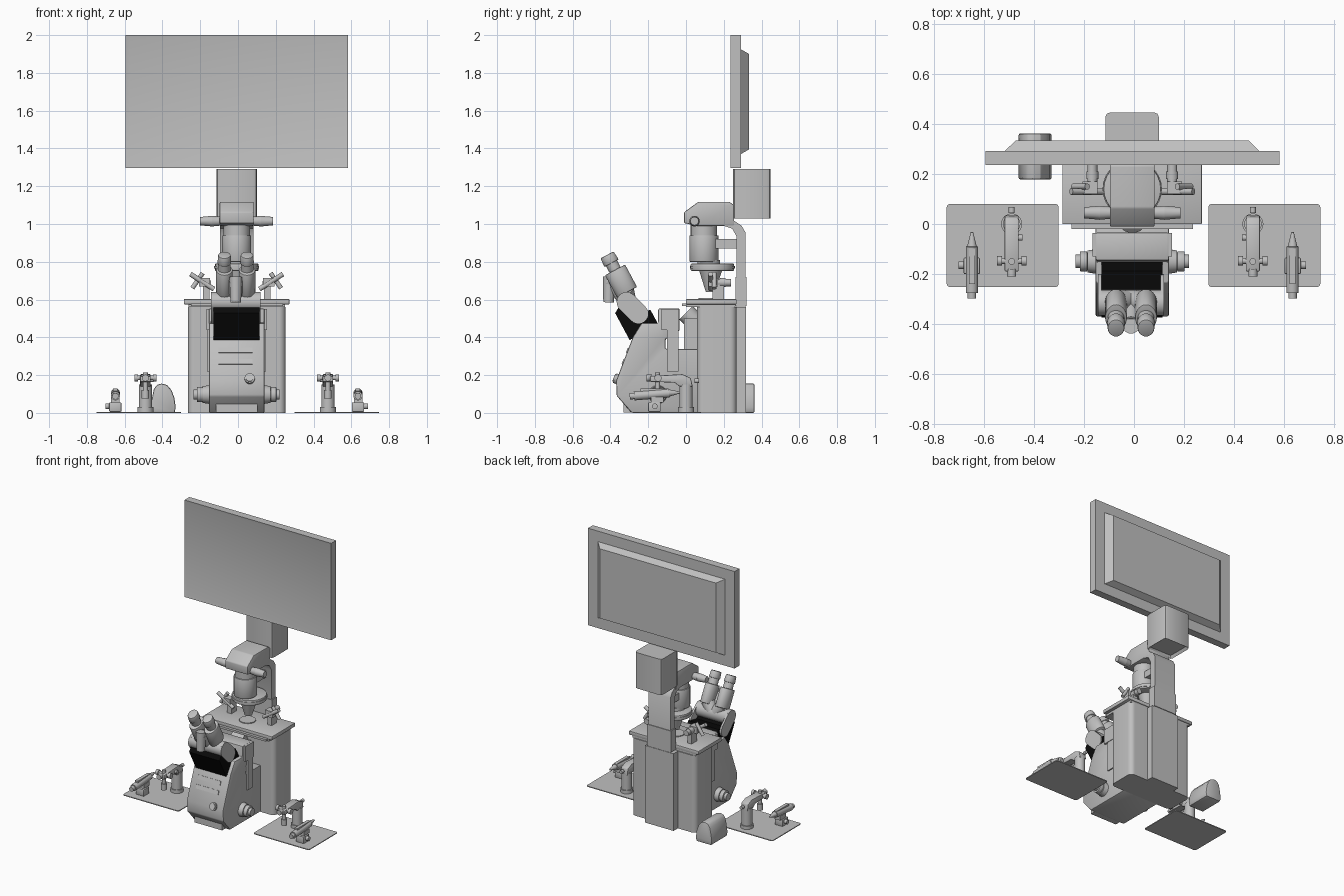
import bpy, bmesh, math
from mathutils import Vector, Matrix

CX = -0.007  # symmetry plane of the instrument


def material(name, v):
    m = bpy.data.materials.new(name)
    m.diffuse_color = (v, v, v, 1)
    return m


GREY = material("grey", 0.527)
BLACK = material("black", 0.003)


def finish(name, bm, mat=GREY, bevel=0):
    bmesh.ops.recalc_face_normals(bm, faces=bm.faces)
    if bevel:
        sharp = [e for e in bm.edges if len(e.link_faces) == 2 and e.calc_face_angle() > 0.6]
        bmesh.ops.bevel(bm, geom=sharp, offset=bevel, segments=2, affect='EDGES', profile=0.5)
    me = bpy.data.meshes.new(name)
    bm.to_mesh(me)
    bm.free()
    me.materials.append(mat)
    for p in me.polygons:
        p.use_smooth = True
    me.set_sharp_from_angle(angle=math.radians(30))
    ob = bpy.data.objects.new(name, me)
    bpy.context.collection.objects.link(ob)
    return ob


def prism(name, pts, axis, a, b, mat=GREY, bevel=0, inset=1.0):
    """Extrude a 2D outline along an axis from a to b; inset scales the far end."""
    bm = bmesh.new()
    place = {'x': lambda u, v, w: (w, u, v), 'y': lambda u, v, w: (u, w, v),
             'z': lambda u, v, w: (u, v, w)}[axis]
    cu = sum(p[0] for p in pts) / len(pts)
    cv = sum(p[1] for p in pts) / len(pts)
    lo = [bm.verts.new(place(u, v, a)) for u, v in pts]
    hi = [bm.verts.new(place(cu + (u - cu) * inset, cv + (v - cv) * inset, b)) for u, v in pts]
    bm.faces.new(lo)
    bm.faces.new(hi)
    for i in range(len(pts)):
        j = (i + 1) % len(pts)
        bm.faces.new((lo[i], lo[j], hi[j], hi[i]))
    return finish(name, bm, mat, bevel)


def box(name, x, y, z, mat=GREY, bevel=0):
    return prism(name, [(x[0], y[0]), (x[1], y[0]), (x[1], y[1]), (x[0], y[1])],
                 'z', z[0], z[1], mat, bevel)


def rrect(x0, x1, y0, y1, r, n=6):
    pts = []
    for k, (cx, cy) in enumerate([(x1 - r, y1 - r), (x0 + r, y1 - r), (x0 + r, y0 + r), (x1 - r, y0 + r)]):
        for i in range(n + 1):
            t = (k + i / n) * math.pi / 2
            pts.append((cx + r * math.cos(t), cy + r * math.sin(t)))
    return pts


def cyl(name, p, q, r, r2=None, n=28, sx=1.0, bevel=0):
    """Cylinder or cone between two points; sx squeezes it along x."""
    p, q = Vector(p), Vector(q)
    bm = bmesh.new()
    bmesh.ops.create_cone(bm, cap_ends=True, segments=n, radius1=r,
                          radius2=r if r2 is None else r2, depth=(q - p).length)
    rot = Vector((0, 0, 1)).rotation_difference((q - p).normalized()).to_matrix().to_4x4()
    bmesh.ops.transform(bm, verts=bm.verts, matrix=Matrix.Translation((p + q) / 2) @ rot
                        @ Matrix.Diagonal((sx, 1, 1, 1)))
    return finish(name, bm, GREY, bevel)


# monitor with recessed screen and tapered back
bm = bmesh.new()
bmesh.ops.create_cube(bm, size=1)
bmesh.ops.transform(bm, verts=bm.verts, matrix=Matrix.Translation((-0.006, 0.264, 1.648))
                    @ Matrix.Diagonal((1.178, 0.056, 0.704, 1)))
bm.normal_update()
front = [f for f in bm.faces if f.normal.y < -0.9]
bmesh.ops.inset_region(bm, faces=front, thickness=0.027)
bmesh.ops.translate(bm, verts=front[0].verts, vec=(0, 0.006, 0))
finish("monitor", bm)
prism("monitor_back", [(-0.52, 1.37), (0.505, 1.37), (0.505, 1.925), (-0.52, 1.925)],
      'y', 0.29, 0.334, inset=0.91)

# lamp housing with hollow underside
bm = bmesh.new()
vs = [bm.verts.new((x, y, 1.03)) for x, y in rrect(-0.115, 0.1, 0.25, 0.447, 0.02, 2)]
base = bm.faces.new(vs)
ext = bmesh.ops.extrude_face_region(bm, geom=[base], use_keep_orig=True)
bmesh.ops.translate(bm, verts=[v for v in ext['geom'] if isinstance(v, bmesh.types.BMVert)], vec=(0, 0, 0.26))
bmesh.ops.inset_region(bm, faces=[base], thickness=0.012)
bmesh.ops.translate(bm, verts=base.verts, vec=(0, 0, 0.02))
finish("lamp_housing", bm)

# illumination head, neck and rear pillar
prism("illumination_head", [(-0.01, 1.005), (-0.01, 1.063), (0.065, 1.117), (0.23, 1.117), (0.255, 1.1),
      (0.255, 0.99), (0.06, 0.99)], 'x', CX - 0.09, CX + 0.09, bevel=0.006)
prism("upper_pillar", [(0.2, 0.99), (0.2, 1.03), (0.235, 1.03), (0.295, 0.99), (0.315, 0.955),
      (0.315, 0.56), (0.267, 0.56), (0.267, 0.935), (0.245, 0.975)], 'x', CX - 0.088, CX + 0.088)
box("pillar_collar", (CX - 0.095, CX + 0.095), (0.262, 0.32), (0.565, 0.72))
box("lower_pillar", (CX - 0.115, CX + 0.115), (0.22, 0.318), (0, 0.56))
cyl("head_front_port", (CX, 0.095, 0.94), (CX, 0.095, 0.995), 0.07)

# condenser
cyl("condenser_body", (CX, 0.095, 0.8), (CX, 0.095, 0.94), 0.077, bevel=0.004)
box("condenser_bracket", (CX - 0.045, CX + 0.045), (0.15, 0.27), (0.87, 0.92))
cyl("condenser_turret", (CX, 0.14, 0.752), (CX, 0.14, 0.79), 0.115, bevel=0.004)
cyl("condenser_rim", (CX, 0.14, 0.764), (CX, 0.14, 0.778), 0.119)
cyl("condenser_core", (CX, 0.12, 0.79), (CX, 0.12, 0.81), 0.06)
cyl("condenser_lens", (CX, 0.13, 0.752), (CX, 0.13, 0.64), 0.06, 0.025)

# stage
box("stage", (-0.287, 0.272), (0, 0.267), (0.575, 0.602), bevel=0.003)
box("stage_underplate", (-0.262, 0.248), (0.0, 0.262), (0.56, 0.575))
box("stage_front_lip", (-0.25, 0.237), (-0.02, 0.01), (0.565, 0.58))
cyl("stage_insert", (CX, 0.12, 0.602), (CX, 0.12, 0.608), 0.055)

# rear housing
prism("rear_housing", rrect(-0.265, 0.252, 0.058, 0.268, 0.035), 'z', 0, 0.56)

# main body, side profile
prism("main_body", [(-0.288, 0), (-0.367, 0.09), (-0.37, 0.17), (-0.282, 0.4), (-0.235, 0.476), (-0.147, 0.476),
      (-0.147, 0.553), (-0.034, 0.553), (-0.034, 0.435), (-0.108, 0.39), (-0.108, 0.338), (0.07, 0.338), (0.07, 0)],
      'x', CX - 0.147, CX + 0.147, bevel=0.008)
box("body_shoulder", (CX - 0.16, CX + 0.16), (-0.13, -0.036), (0.44, 0.55))
box("focus_block", (CX - 0.07, CX + 0.07), (-0.01, 0.06), (0.335, 0.5))
cyl("objective_turret", (CX, 0.06, 0.47), (CX, 0.0, 0.53), 0.05)
box("foot_panel", (CX - 0.11, CX + 0.11), (-0.33, -0.28), (0.003, 0.05))

# front panel slots and control, lying on the sloped face
slope = Vector((0, 0.088, 0.23)).normalized()
out = Vector((0, -slope.z, slope.y))


def on_panel(x, z, d=0.0):
    return Vector((x, -0.37 + (z - 0.17) * 0.088 / 0.23, z)) + out * d


for z in (0.27, 0.33):
    plate = box("panel_slot", (-0.09, 0.09), (-0.014, 0.014), (-0.004, 0.005))
    plate.matrix_world = Matrix.Translation(on_panel(CX - 0.005, z)) @ Matrix((
        (1, 0, 0), (0, slope.y, out.y), (0, slope.z, out.z))).to_4x4()
cyl("panel_knob", on_panel(0.062, 0.18, -0.01), on_panel(0.062, 0.18, 0.012), 0.027)
cyl("panel_knob_cap", on_panel(0.062, 0.18, 0.01), on_panel(0.062, 0.18, 0.018), 0.02)

# tilting bellows and binocular head
prism("bellows", [(-0.338, 0.59), (-0.375, 0.528), (-0.298, 0.385), (-0.152, 0.478), (-0.188, 0.545),
      (-0.27, 0.53)], 'x', -0.13, 0.114, BLACK)
BX = -0.012
cyl("tilt_barrel", (BX - 0.125, -0.315, 0.588), (BX + 0.125, -0.315, 0.588), 0.052)
for s in (-1, 1):
    a, b = Vector((-0.252, 0.525)), Vector((-0.315, 0.588))
    arc = [(c.x + 0.052 * math.cos(t0 + i * math.pi / 10), c.y + 0.052 * math.sin(t0 + i * math.pi / 10))
           for c, t0 in ((a, -math.pi * 0.75), (b, math.pi * 0.25)) for i in range(11)]
    prism("tilt_arm", arc, 'x', BX + s * 0.118, BX + s * 0.132)
ax = Vector((0, -0.47, 0.88))
for s in (-1, 1):
    c = Vector((BX + s * 0.06, -0.345, 0.70))
    cyl("eye_tube", c - ax * 0.07, c + ax * 0.065, 0.06, sx=0.73, bevel=0.005)
    cyl("eyepiece_neck", c + ax * 0.06, c + ax * 0.115, 0.033)
    cyl("eyepiece", c + ax * 0.105, c + ax * 0.155, 0.043, 0.039, sx=0.85, bevel=0.005)
    cyl("prism_link", c - ax * 0.05, (BX + s * 0.02, -0.31, 0.6), 0.045)
cyl("center_tube", (BX, -0.31, 0.58), (BX, -0.405, 0.7), 0.036)
cyl("center_tip", (BX, -0.41, 0.585), (BX, -0.405, 0.72), 0.028, 0.034)

for s in (-1, 1):
    def P(d, y, z):
        return (CX + s * d, y, z)

    def B(name, d, y, z, bevel=0):
        return box(name, sorted(CX + s * v for v in d), y, z, bevel=bevel)

    # focus knobs
    cyl("focus_hub", P(0.14, -0.15, 0.097), P(0.18, -0.15, 0.097), 0.05, 0.044)
    cyl("focus_knob", P(0.18, -0.15, 0.097), P(0.21, -0.15, 0.097), 0.04, bevel=0.004)
    cyl("fine_focus_knob", P(0.21, -0.15, 0.097), P(0.228, -0.15, 0.097), 0.027)
    # side strips of the body
    B("side_strip", (0.14, 0.156), (-0.10, -0.04), (0.22, 0.5))
    # head side knobs
    cyl("head_knob_hub", P(0.08, 0.045, 1.015), P(0.13, 0.045, 1.015), 0.023, 0.028)
    cyl("head_knob", P(0.13, 0.045, 1.015), P(0.193, 0.045, 1.015), 0.028, 0.022, 12)
    # small stage manipulators
    cyl("probe_rod", P(0.245, 0.13, 0.735), P(0.12, 0.13, 0.655), 0.013)
    cyl("probe_cross_rod", P(0.235, 0.15, 0.66), P(0.18, 0.15, 0.74), 0.012)
    B("probe_carriage", (0.14, 0.2), (0.12, 0.17), (0.67, 0.715))
    cyl("probe_drive", P(0.16, 0.14, 0.69), P(0.16, 0.238, 0.69), 0.02)
    cyl("probe_drive_cap", P(0.16, 0.18, 0.69), P(0.16, 0.21, 0.69), 0.024)
    B("probe_foot", (0.145, 0.178), (0.14, 0.2), (0.6, 0.68))

    # desk plates
    prism("desk_plate", rrect(*sorted((-0.002 + s * 0.3, -0.002 + s * 0.748)), -0.252, 0.08, 0.012, 3),
          'z', 0, 0.006)
    # tall manipulator: post, arm and objective clamp
    cyl("post_base", P(0.483, 0, 0.004), P(0.483, 0, 0.03), 0.042)
    cyl("post", P(0.483, 0, 0.02), P(0.483, 0, 0.15), 0.035)
    prism("post_arm", [(0.035, 0.14), (0.025, 0.185), (-0.02, 0.205), (-0.19, 0.195), (-0.19, 0.165), (-0.06, 0.16),
          (-0.035, 0.14)], 'x', CX + s * 0.455, CX + s * 0.511, bevel=0.005)
    cyl("post_top_screw", P(0.483, 0.045, 0.17), P(0.483, 0.068, 0.17), 0.012)
    cyl("arm_side_knob", P(0.44, -0.055, 0.175), P(0.483, -0.055, 0.175), 0.012)
    cyl("clamp_bar", P(0.43, -0.148, 0.185), P(0.535, -0.148, 0.185), 0.012)
    for d in (0.424, 0.522):
        cyl("clamp_bar_end", P(d, -0.148, 0.185), P(d + 0.02, -0.148, 0.185), 0.019)
    cyl("clamp_shaft", P(0.483, -0.15, 0.09), P(0.483, -0.15, 0.215), 0.013)
    cyl("clamp_lens", P(0.483, -0.15, 0.075), P(0.483, -0.15, 0.12), 0.02)
    cyl("clamp_nose", P(0.483, -0.18, 0.185), P(0.483, -0.21, 0.185), 0.018)
    # low manipulator: horizontal barrel on a block
    B("barrel_block", (0.61, 0.675), (-0.2, -0.135), (0.006, 0.055), 0.004)
    B("barrel_saddle", (0.62, 0.665), (-0.185, -0.12), (0.055, 0.085))
    cyl("barrel_side_knob", P(0.67, -0.165, 0.035), P(0.695, -0.165, 0.035), 0.015)
    cyl("barrel", P(0.642, -0.275, 0.09), P(0.642, -0.09, 0.105), 0.024)
    cyl("barrel_cap", P(0.642, -0.298, 0.088), P(0.642, -0.27, 0.09), 0.017)
    cyl("barrel_tip", P(0.642, -0.09, 0.105), P(0.642, -0.033, 0.108), 0.019, 0.005)
    B("barrel_rail", (0.63, 0.654), (-0.24, -0.1), (0.11, 0.128))

# rounded control unit behind the left plate
prism("control_unit", [(-0.455, 0.0), (-0.335, 0.0), (-0.33, 0.03), (-0.337, 0.08), (-0.352, 0.12), (-0.375, 0.147),
      (-0.405, 0.156), (-0.43, 0.148), (-0.446, 0.125), (-0.455, 0.08), (-0.462, 0.03)], 'y', 0.178, 0.363, bevel=0.008)
